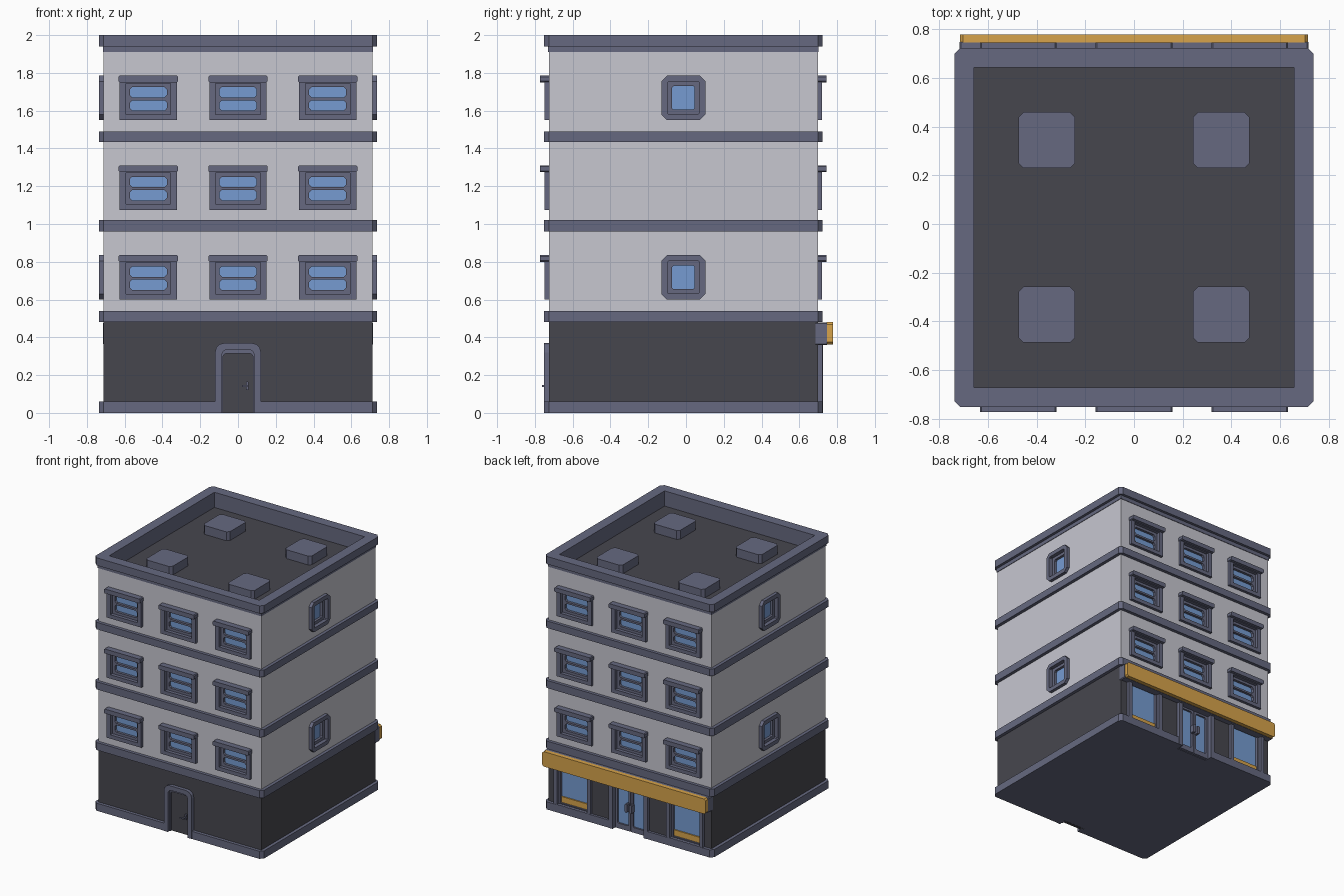
import bpy, bmesh, math
from mathutils import Matrix, Vector

if "Cube" in bpy.data.objects:
    bpy.data.objects.remove(bpy.data.objects["Cube"])

C = -0.014      # y of the building centre
H = 0.712       # half width of the walls


def material(name, col):
    m = bpy.data.materials.new(name)
    m.diffuse_color = (*col, 1)
    m.use_nodes = True
    m.node_tree.nodes["Principled BSDF"].inputs["Base Color"].default_value = m.diffuse_color
    return m


WALL = material("pale_wall", (0.57, 0.57, 0.63))
SLATE = material("slate_trim", (0.133, 0.141, 0.216))
DARK = material("charcoal", (0.062, 0.062, 0.076))
GLASS = material("blue_glass", (0.18, 0.33, 0.64))
GOLD = material("gold_sign", (0.68, 0.37, 0.07))

parts = {}


def part(name, mat=None):
    if name not in parts:
        parts[name] = (bmesh.new(), mat)
    return parts[name][0]


# wall frames: u right, v up, d outward; 0 front, 1 right, 2 back, 3 left
def side(k):
    return (Matrix.Translation((0, C, 0)) @ Matrix.Rotation(k * math.pi / 2, 4, 'Z')
            @ Matrix.Translation((0, -H, 0)) @ Matrix.Rotation(math.pi / 2, 4, 'X'))


FLAT = Matrix.Translation((0, C, 0))


def rect(r, c=0.0):
    u0, v0, u1, v1 = r
    if c == 0:
        return [(u0, v0), (u1, v0), (u1, v1), (u0, v1)]
    return [(u0 + c, v0), (u1 - c, v0), (u1, v0 + c), (u1, v1 - c),
            (u1 - c, v1), (u0 + c, v1), (u0, v1 - c), (u0, v0 + c)]


def square(h):
    return (-h, -h, h, h)


def loop(bm, M, pts, d):
    return [bm.verts.new(M @ Vector((u, v, d))) for u, v in pts]


def prism(bm, M, pts, d0, d1, hole=None):
    """Extrude an outline; with a hole of equal point count, make a ring."""
    a, b = loop(bm, M, pts, d0), loop(bm, M, pts, d1)
    n = len(pts)
    nxt = [(i, (i + 1) % n) for i in range(n)]
    for i, j in nxt:
        bm.faces.new((a[i], a[j], b[j], b[i]))
    if hole is None:
        bm.faces.new(a[::-1])
        bm.faces.new(b)
        return
    p, q = loop(bm, M, hole, d0), loop(bm, M, hole, d1)
    for i, j in nxt:
        bm.faces.new((p[j], p[i], q[i], q[j]))
        bm.faces.new((b[i], b[j], q[j], q[i]))
        bm.faces.new((a[j], a[i], p[i], p[j]))


def arch(h, top, r):
    """Open outline from bottom right over the rounded top to bottom left."""
    arc = [(h - r + r * math.cos(t), top - r + r * math.sin(t))
           for t in (0, math.pi / 6, math.pi / 3, math.pi / 2)]
    return [(h, 0.0)] + arc + [(-u, v) for u, v in reversed(arc)] + [(-h, 0.0)]


def cut(k, r):
    prism(part("opening_cutters"), side(k), rect(r), -0.035, 0.1)


# walls and string courses
prism(part("ground_floor_walls", DARK), FLAT, rect(square(H)), 0.02, 0.5)
prism(part("upper_walls", WALL), FLAT, rect(square(H)), 0.5, 1.87)
prism(part("upper_wall_top", WALL), FLAT, rect(square(H)), 1.87, 1.91, rect(square(0.69)))
prism(part("base_course", SLATE), FLAT, rect(square(0.737), 0.025), 0, 0.06)
for z0, z1 in ((0.48, 0.54), (0.96, 1.02), (1.435, 1.49)):
    prism(part("floor_bands", SLATE), FLAT, rect(square(0.737), 0.025), z0, z1)

# roof: parapet, deck and four vents
par = part("parapet", SLATE)
prism(par, FLAT, rect(square(0.737), 0.025), 1.94, 2.0, rect(square(0.657), 0.001))
prism(par, FLAT, rect(square(0.716)), 1.91, 1.94, rect(square(0.657)))
prism(par, FLAT, rect(square(0.688)), 1.875, 1.91, rect(square(0.657)))
prism(part("roof_deck", DARK), FLAT, rect(square(0.69)), 1.865, 1.88)
for x in (-0.358, 0.358):
    for y in (-0.358, 0.358):
        r = (x - 0.115, y - 0.115, x + 0.115, y + 0.115)
        prism(part("roof_vents", SLATE), FLAT, rect(r, 0.02), 1.88, 1.95)


# wide two-pane windows with lintels
def wide_window(k, u, z):
    M, fr = side(k), part("wide_window_frames", SLATE)
    cut(k, (u - 0.125, z + 0.025, u + 0.125, z + 0.2))
    prism(fr, M, rect((u - 0.152, z, u + 0.152, z + 0.21)), -0.03, 0.022,
          rect((u - 0.118, z + 0.03, u + 0.118, z + 0.195)))
    prism(fr, M, rect((u - 0.157, z + 0.2, u + 0.157, z + 0.235), 0.006), 0, 0.046)
    for a, b, c in ((0.03, 0.1125, 0.05), (0.1125, 0.195, 0.12)):
        prism(fr, M, rect((u - 0.12, z + a, u + 0.12, z + b), 0.001), -0.03, -0.005,
              rect((u - 0.098, z + c, u + 0.098, z + c + 0.055), 0.013))
    prism(part("window_glass", GLASS), M, rect((u - 0.12, z + 0.03, u + 0.12, z + 0.195)), -0.034, -0.025)


# small chamfered windows on the flanks
def small_window(k, z):
    M, fr = side(k), part("small_window_frames", SLATE)
    cut(k, (-0.09, z + 0.03, 0.09, z + 0.205))
    prism(fr, M, rect((-0.117, z, 0.117, z + 0.235), 0.03), -0.03, 0.025,
          rect((-0.085, z + 0.032, 0.085, z + 0.203), 0.006))
    prism(fr, M, rect((-0.086, z + 0.031, 0.086, z + 0.204), 0.006), -0.03, -0.005,
          rect((-0.06, z + 0.055, 0.06, z + 0.18), 0.008))
    prism(part("window_glass", GLASS), M, rect((-0.085, z + 0.032, 0.085, z + 0.203)), -0.034, -0.025)


for z in (0.6, 1.075, 1.55):
    for k in (0, 2):
        for u in (-0.475, 0, 0.475):
            wide_window(k, u, z)
for z in (0.6, 1.55):
    for k in (1, 3):
        small_window(k, z)

# front door with arched surround and lever handle
F = side(0)
cut(0, (-0.095, -0.02, 0.095, 0.34))
prism(part("front_door_surround", SLATE), F,
      arch(0.122, 0.37, 0.05) + arch(0.086, 0.335, 0.03)[::-1], -0.03, 0.027)
prism(part("front_door_surround"), F,
      arch(0.095, 0.34, 0.03) + arch(0.08, 0.315, 0.02)[::-1], -0.03, 0.005)
prism(part("front_door", DARK), F, rect((-0.09, 0, 0.09, 0.33)), -0.033, -0.01)
hd = part("front_door_handle", SLATE)
prism(hd, F, rect((0.042, 0.12, 0.056, 0.165), 0.004), -0.01, 0.003)
prism(hd, F, rect((0.044, 0.138, 0.054, 0.148)), 0, 0.03)
prism(hd, F, rect((0.022, 0.138, 0.056, 0.148)), 0.025, 0.036)

# shop front on the back: two display windows and double doors
B = side(2)
sf = part("shop_frames", SLATE)
for s in (-1, 1):
    u = s * 0.492
    cut(2, (u - 0.135, 0.065, u + 0.135, 0.385))
    prism(sf, B, rect((u - 0.16, 0.03, u + 0.16, 0.41)), -0.03, 0.024,
          rect((u - 0.13, 0.062, u + 0.13, 0.38)))
    prism(sf, B, rect((u - 0.132, 0.06, u + 0.132, 0.382)), -0.03, 0.0,
          rect((u - 0.118, 0.07, u + 0.118, 0.37)))
    prism(part("shop_glass", GLASS), B, rect((u - 0.125, 0.065, u + 0.125, 0.38)), -0.034, -0.022)
    prism(part("display_shelves", GOLD), B, rect((u - 0.118, 0.07, u + 0.118, 0.115)), -0.025, -0.012)
    # door leaf, its glass and its pull
    a, b = sorted((s * 0.002, s * 0.135))
    prism(sf, B, rect((a, 0, b, 0.37), 0.001), -0.03, -0.008,
          rect((a + 0.018, 0.04, b - 0.018, 0.345), 0.008))
    prism(part("shop_glass"), B, rect((a + 0.004, 0.01, b - 0.004, 0.365)), -0.034, -0.022)
    a, b = sorted((s * 0.008, s * 0.03))
    prism(part("shop_door_pulls", SLATE), B, rect((a, 0.16, b, 0.225), 0.004), -0.01, 0.025)
    # plain panels between the doors and windows
    a, b = sorted((s * 0.18, s * 0.325))
    prism(part("pier_panels", DARK), B, rect((a, 0.06, b, 0.4)), -0.01, 0.006)
cut(2, (-0.14, -0.02, 0.14, 0.375))
prism(sf, B, arch(0.17, 0.41, 0.01) + arch(0.135, 0.37, 0.005)[::-1], -0.03, 0.027)

# sign box over the shop
prism(part("sign_box", SLATE), B, rect((-0.716, 0.36, 0.716, 0.478), 0.006), -0.012, 0.048)
prism(part("sign_board", GOLD), B, rect((-0.714, 0.362, 0.714, 0.48), 0.012), 0.046, 0.079)

# turn the collected meshes into objects
for name, (bm, mat) in parts.items():
    bmesh.ops.recalc_face_normals(bm, faces=bm.faces)
    me = bpy.data.meshes.new(name)
    bm.to_mesh(me)
    bm.free()
    if mat:
        me.materials.append(mat)
    bpy.context.scene.collection.objects.link(bpy.data.objects.new(name, me))

# cut the window and door recesses
cutter = bpy.data.objects["opening_cutters"]
cutter.hide_render = True
cutter.hide_viewport = True
for name in ("ground_floor_walls", "upper_walls", "base_course"):
    mod = bpy.data.objects[name].modifiers.new("openings", 'BOOLEAN')
    mod.operation = 'DIFFERENCE'
    mod.solver = 'EXACT'
    mod.object = cutter
